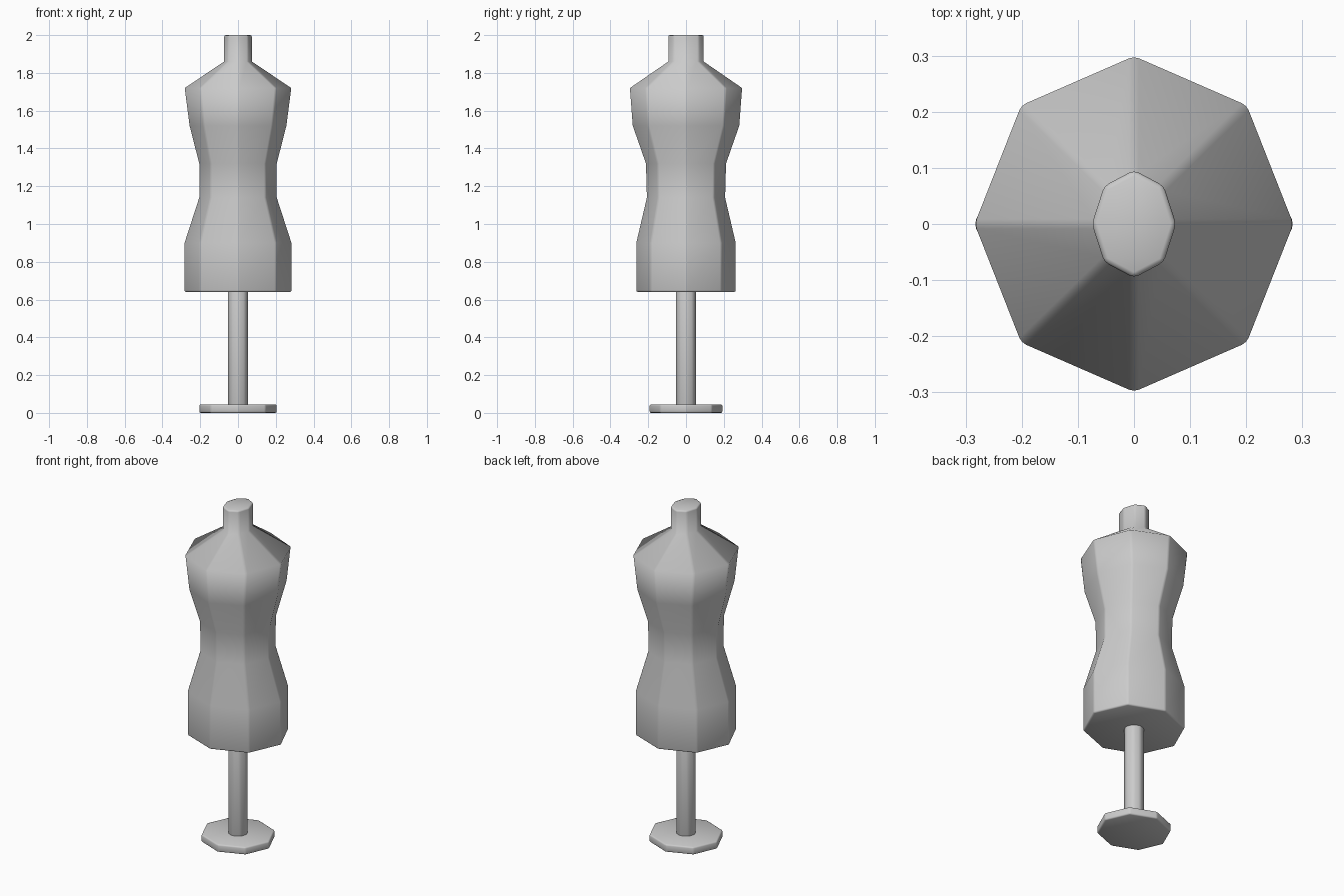
import bpy, bmesh
from math import cos, sin, pi

cube = bpy.data.objects.get("Cube")
if cube:
    bpy.data.objects.remove(cube, do_unlink=True)

grey = bpy.data.materials.new("warm_grey")
grey.use_nodes = True
colour = (0.6, 0.6, 0.6, 1)
grey.diffuse_color = colour
grey.node_tree.nodes["Principled BSDF"].inputs["Base Color"].default_value = colour


def loft(name, profile, bevel, sides=8):
    """Stack elliptical rings (z, x radius, y radius), cap both ends, soften corners."""
    bm = bmesh.new()
    rings = []
    for z, rx, ry in profile:
        angles = [2 * pi * i / sides for i in range(sides)]
        rings.append([bm.verts.new((rx * cos(a), ry * sin(a), z)) for a in angles])
    for low, high in zip(rings, rings[1:]):
        for i in range(sides):
            j = (i + 1) % sides
            bm.faces.new((low[i], low[j], high[j], high[i]))
    bm.faces.new(rings[0][::-1])
    bm.faces.new(rings[-1])
    # Bevel the upright corner edges and the rims of the end caps
    ends = {profile[0][0], profile[-1][0]}
    edges = []
    for e in bm.edges:
        za, zb = (v.co.z for v in e.verts)
        if abs(za - zb) > 0.001 or any(abs(za - z) < 0.001 for z in ends):
            edges.append(e)
    bmesh.ops.bevel(bm, geom=edges, offset=bevel, offset_type="OFFSET", segments=2,
                    profile=0.5, affect="EDGES", clamp_overlap=True)
    for f in bm.faces:
        f.smooth = True
    mesh = bpy.data.meshes.new(name)
    bm.to_mesh(mesh)
    bm.free()
    mesh.materials.append(grey)
    obj = bpy.data.objects.new(name, mesh)
    bpy.context.collection.objects.link(obj)
    return obj


# Torso: hips, waist, chest, shoulders and neck in one skin
loft("torso", [
    (0.64, 0.285, 0.265),
    (0.90, 0.285, 0.265),
    (1.14, 0.207, 0.209),
    (1.32, 0.207, 0.214),
    (1.52, 0.258, 0.284),
    (1.72, 0.284, 0.299),
    (1.86, 0.075, 0.096),
    (2.00, 0.075, 0.096),
], 0.009)

# Stand: pole and foot plate
loft("pole", [(0.03, 0.056, 0.056), (0.66, 0.056, 0.056)], 0.012)
loft("base", [(0.0, 0.206, 0.194), (0.045, 0.206, 0.194)], 0.008)
